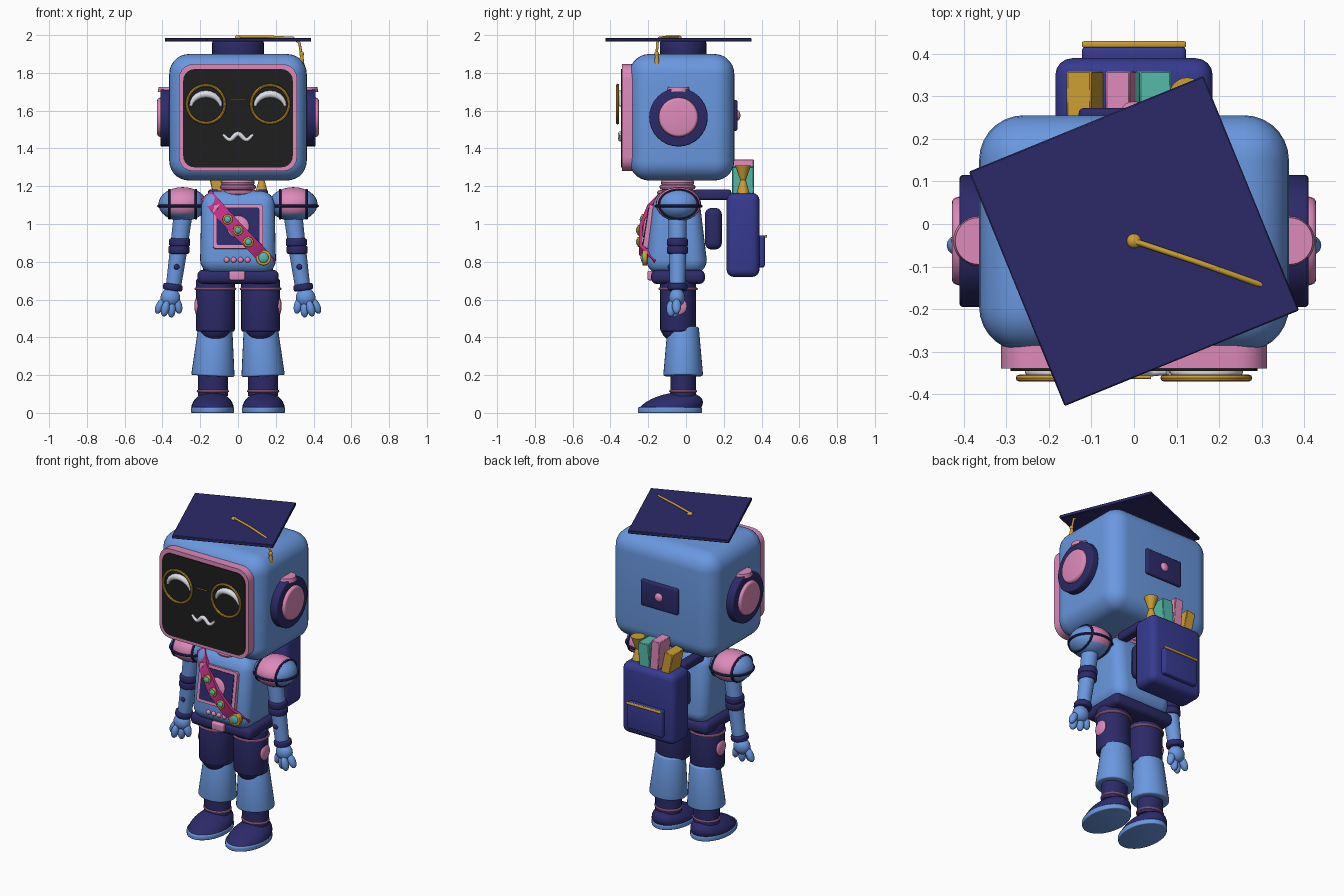
import bpy, bmesh
from math import pi, sin, cos, radians
from mathutils import Vector, Matrix, Euler

old = bpy.data.objects.get("Cube")
if old:
    bpy.data.objects.remove(old, do_unlink=True)


def material(name, hexa):
    rgb = [int(hexa[i:i + 2], 16) / 255 for i in (0, 2, 4)]
    col = [c / 12.92 if c < 0.04 else ((c + 0.055) / 1.055) ** 2.4 for c in rgb] + [1]
    m = bpy.data.materials.new(name)
    m.use_nodes = True
    m.diffuse_color = col
    m.node_tree.nodes["Principled BSDF"].inputs["Base Color"].default_value = col
    return m


BLUE = material("sky blue", "6A98E0")
NAVY = material("navy", "2C2A68")
INDIGO = material("indigo", "363A90")
PINK = material("pink", "DE8ABA")
MAGENTA = material("magenta", "C03080")
BLACK = material("screen black", "1E1E1E")
GOLD = material("gold", "CC9E34")
TEAL = material("teal", "54BCAA")
WHITE = material("pale grey", "DDE0E8")
parts = []


def finish(name, bm, mat, loc=(0, 0, 0), rot=(0, 0, 0)):
    bmesh.ops.recalc_face_normals(bm, faces=bm.faces)
    me = bpy.data.meshes.new(name)
    bm.to_mesh(me)
    bm.free()
    ob = bpy.data.objects.new(name, me)
    ob.location, ob.rotation_euler = loc, rot
    me.materials.append(mat)
    bpy.context.collection.objects.link(ob)
    parts.append(ob)
    return ob


def box(name, loc, size, r, mat, rot=(0, 0, 0), seg=4):
    bm = bmesh.new()
    bmesh.ops.create_cube(bm, size=1)
    bmesh.ops.scale(bm, vec=size, verts=bm.verts)
    if r:
        bmesh.ops.bevel(bm, geom=bm.edges[:], offset=r, segments=seg, profile=0.5, affect='EDGES')
    return finish(name, bm, mat, loc, rot)


def ball(name, loc, radii, mat, rot=(0, 0, 0)):
    bm = bmesh.new()
    bmesh.ops.create_uvsphere(bm, u_segments=28, v_segments=16, radius=1)
    bmesh.ops.scale(bm, vec=radii, verts=bm.verts)
    return finish(name, bm, mat, loc, rot)


def rod(name, a, b, ra, rb, mat, flat=1, bevel=0):
    """Tapered cylinder from a to b, squashed along y by flat."""
    a, b = Vector(a), Vector(b)
    bm = bmesh.new()
    bmesh.ops.create_cone(bm, cap_ends=True, segments=32, radius1=ra, radius2=rb, depth=(b - a).length)
    bmesh.ops.scale(bm, vec=(1, flat, 1), verts=bm.verts)
    if bevel:
        rims = [e for e in bm.edges if any(len(f.verts) > 4 for f in e.link_faces)]
        bmesh.ops.bevel(bm, geom=rims, offset=bevel, segments=3, profile=0.5, affect='EDGES')
    turn = Vector((0, 0, 1)).rotation_difference(b - a)
    return finish(name, bm, mat, (a + b) / 2, turn.to_euler())


def ring(name, loc, R, r, mat, rot=(0, 0, 0), scale=(1, 1, 1)):
    bpy.ops.mesh.primitive_torus_add(major_radius=R, minor_radius=r, major_segments=36,
                                     minor_segments=8, location=loc, rotation=rot)
    ob = bpy.context.object
    ob.name, ob.scale = name, scale
    ob.data.materials.append(mat)
    parts.append(ob)


def plate(name, loc, w, h, r, depth, mat, tilt=0):
    """Rounded rectangle facing the front."""
    bm = bmesh.new()
    vs = []
    for k, (sx, sz) in enumerate(((1, 1), (-1, 1), (-1, -1), (1, -1))):
        for j in range(6):
            t = (k + j / 5) * pi / 2
            vs.append(bm.verts.new((sx * (w / 2 - r) + r * cos(t), depth / 2, sz * (h / 2 - r) + r * sin(t))))
    face = bm.faces.new(vs)
    out = bmesh.ops.extrude_face_region(bm, geom=[face])
    bmesh.ops.translate(bm, vec=(0, -depth, 0), verts=[v for v in out["geom"] if isinstance(v, bmesh.types.BMVert)])
    return finish(name, bm, mat, loc, (tilt, 0, 0))


def tube(name, points, radii, mat):
    cu = bpy.data.curves.new(name, 'CURVE')
    cu.dimensions, cu.bevel_depth, cu.bevel_resolution = '3D', 1, 3
    cu.use_fill_caps = True
    sp = cu.splines.new('POLY')
    sp.points.add(len(points) - 1)
    for q, p, r in zip(sp.points, points, radii):
        q.co, q.radius = (*p, 1), r
    cu.materials.append(mat)
    ob = bpy.data.objects.new(name, cu)
    bpy.context.collection.objects.link(ob)
    parts.append(ob)


# Head, face screen and rear panel
box("head", (0, -0.022, 1.565), (0.728, 0.555, 0.67), 0.105, BLUE, seg=7)
plate("face_frame", (0, -0.31, 1.563), 0.625, 0.566, 0.075, 0.06, PINK)
plate("face_screen", (0, -0.32, 1.56), 0.58, 0.52, 0.06, 0.05, BLACK)
box("head_back_panel", (0, 0.255, 1.575), (0.26, 0.035, 0.165), 0.012, NAVY)
ball("head_back_knob", (0, 0.27, 1.575), (0.028, 0.018, 0.028), PINK)
for s in (-1, 1):
    rod("ear_disc", (s * 0.34, -0.04, 1.565), (s * 0.41, -0.04, 1.565), 0.155, 0.155, NAVY, bevel=0.008)
    rod("ear_pad", (s * 0.40, -0.04, 1.565), (s * 0.428, -0.04, 1.565), 0.107, 0.1, PINK, bevel=0.01)
    rod("ear_top_cap", (s * 0.365, -0.04, 1.7), (s * 0.365, -0.04, 1.726), 0.06, 0.055, PINK)
    # Glasses and happy eyes
    ring("glasses_ring", (s * 0.17, -0.362, 1.635), 0.1, 0.008, GOLD, (pi / 2, 0, 0))
    arc = [radians(5 + 17 * i) for i in range(11)]
    tube("eye_arc", [(s * 0.17 + 0.08 * cos(t), -0.347, 1.618 + 0.07 * sin(t)) for t in arc],
         [0.006 + 0.014 * sin(t) for t in arc], WHITE)
tube("glasses_bridge", [(-0.04, -0.36, 1.66), (0.04, -0.36, 1.66)], [0.004] * 2, GOLD)
smile = [(x / 100, -0.347, 1.462 - 0.016 * cos((abs(x) - 4.5) * pi / 4.5)) for x in range(-8, 9)]
tube("mouth", smile, [0.007 + 0.006 * sin(pi * i / 16) for i in range(17)], WHITE)

# Graduation cap with tassel
rod("cap_band", (0, -0.015, 1.88), (0, -0.015, 1.968), 0.137, 0.137, NAVY, 0.9, 0.01)
box("cap_board", (0, -0.04, 1.975), (0.595, 0.595, 0.02), 0.003, NAVY, (0, 0, radians(22.2)), 1)
ball("cap_button", (0, -0.04, 1.986), (0.017, 0.017, 0.013), GOLD)
tube("tassel_cord", [(0, -0.04, 1.992), (0.15, -0.09, 1.992), (0.29, -0.14, 1.985),
                     (0.325, -0.152, 1.96), (0.337, -0.155, 1.89)], [0.007] * 5, GOLD)
ball("tassel_knot", (0.337, -0.155, 1.9), (0.012, 0.012, 0.014), GOLD)
rod("tassel", (0.337, -0.155, 1.83), (0.337, -0.155, 1.9), 0.016, 0.008, GOLD)

# Neck and torso
rod("neck", (0, -0.045, 1.13), (0, -0.045, 1.25), 0.08, 0.08, PINK)
for z, R in ((1.165, 0.095), (1.195, 0.082), (1.22, 0.075)):
    ring("neck_ring", (0, -0.045, z), R, 0.014, PINK)
torso = box("torso", (0, -0.05, 0.955), (0.405, 0.32, 0.44), 0.075, BLUE, seg=6)
for v in torso.data.vertices:
    k = max(0, v.co.z + 0.055) / 0.275
    v.co.y *= 1 - 0.3 * k
    v.co.x *= 1 - 0.06 * k - 0.1 * max(0, -v.co.z - 0.05)

# Chest panel, buttons and sash
TILT = radians(-9)
plate("chest_frame", (0, -0.197, 0.985), 0.265, 0.235, 0.015, 0.03, PINK, TILT)
plate("chest_panel", (0, -0.2, 0.985), 0.225, 0.2, 0.008, 0.032, NAVY, TILT)
ball("chest_light", (0, -0.214, 0.985), (0.06, 0.014, 0.06), PINK, (TILT, 0, 0))
for i in range(4):
    ball("chest_button", (-0.06 + 0.037 * i, -0.21, 0.81), (0.015, 0.012, 0.015), PINK)
path = [(-0.165, -0.12, 1.15), (-0.1, -0.195, 1.075), (0, -0.24, 0.965), (0.1, -0.24, 0.865), (0.17, -0.16, 0.785)]
bm = bmesh.new()
rows = [[bm.verts.new((x + s * 0.027, y, z + s * 0.024)) for s in (-1, 1)] for x, y, z in path]
for a, b in zip(rows, rows[1:]):
    bm.faces.new((a[0], a[1], b[1], b[0]))
sash = finish("sash", bm, MAGENTA)
solid = sash.modifiers.new("thickness", 'SOLIDIFY')
solid.thickness, solid.offset = 0.02, 0
for x, y, z, r in ((-0.055, -0.23, 1.025, 0.027), (0, -0.25, 0.967, 0.027),
                   (0.055, -0.25, 0.905, 0.027), (0.135, -0.225, 0.822, 0.041)):
    rod("badge", (x, y + 0.02, z), (x, y - 0.006, z), r, r, GOLD, bevel=0.004)
    ball("badge_gem", (x, y - 0.005, z), (r * 0.65, 0.01, r * 0.65), TEAL)

# Hips and belt
box("hips", (0, -0.042, 0.72), (0.43, 0.285, 0.075), 0.03, NAVY)
box("belt_buckle", (-0.005, -0.19, 0.727), (0.085, 0.03, 0.05), 0.01, PINK)

for s in (-1, 1):
    # Shoulder with panels and bands
    c = (s * 0.293, -0.04, 1.105)
    sh = ball("shoulder", c, (0.128, 0.12, 0.09), BLUE)
    sh.data.materials.append(PINK)
    for f in sh.data.polygons:
        f.material_index = int(abs(f.center.x) < 0.07 and f.center.z > -0.045)
    ring("shoulder_band", (c[0], c[1], c[2] - 0.01), 0.125, 0.008, NAVY, scale=(1.02, 0.96, 1))
    for d in (-0.07, 0.07):
        ring("shoulder_rib", (c[0] + d, c[1], c[2]), 0.102, 0.007, NAVY, (0, pi / 2, 0), (0.75, 1, 1))
    # Arm
    rod("upper_arm", (s * 0.29, -0.045, 1.06), (s * 0.31, -0.045, 0.9), 0.05, 0.046, BLUE)
    for z, x in ((0.905, 0.309), (0.865, 0.313)):
        rod("elbow_band", (s * x, -0.045, z - 0.024), (s * x, -0.045, z + 0.02), 0.056, 0.056, NAVY, bevel=0.012)
    rod("forearm", (s * 0.315, -0.045, 0.86), (s * 0.343, -0.045, 0.66), 0.046, 0.04, BLUE)
    ball("forearm_stud", (s * 0.325, -0.085, 0.773), (0.015, 0.012, 0.015), NAVY)
    rod("wrist_band", (s * 0.343, -0.045, 0.683), (s * 0.348, -0.045, 0.648), 0.052, 0.052, NAVY, bevel=0.01)
    ball("palm", (s * 0.358, -0.048, 0.61), (0.052, 0.042, 0.05), BLUE)
    for x, y, z in ((0.413, -0.05, 0.565), (0.385, -0.08, 0.552), (0.352, -0.06, 0.548), (0.318, -0.05, 0.567)):
        ball("finger", (s * x, y, z), (0.022, 0.024, 0.043), BLUE, (0, s * (0.35 - x) * 7, 0))
    # Leg
    x = s * 0.12
    rod("thigh", (x, -0.042, 0.43), (x, -0.042, 0.71), 0.103, 0.103, NAVY, 0.92, 0.012)
    ring("thigh_ring", (x, -0.042, 0.657), 0.104, 0.007, PINK, scale=(1, 0.94, 1))
    ball("thigh_light", (s * 0.217, -0.04, 0.565), (0.014, 0.045, 0.047), PINK)
    ball("knee", (x, -0.05, 0.455), (0.082, 0.085, 0.08), NAVY)
    rod("shin", (x + s * 0.013, -0.015, 0.195), (x, -0.015, 0.455), 0.115, 0.09, BLUE, 0.92, 0.01)
    rod("ankle", (x + s * 0.013, -0.015, 0.09), (x + s * 0.013, -0.015, 0.21), 0.08, 0.08, NAVY, 0.85)
    ring("ankle_ring", (x + s * 0.013, -0.015, 0.115), 0.08, 0.006, PINK, scale=(1, 0.86, 1))
    # Shoe
    shoe = ball("shoe", (x + s * 0.015, -0.085, 0.025), (0.112, 0.163, 0.085), NAVY)
    for v in shoe.data.vertices:
        v.co.z = max(v.co.z, 0)
        v.co.y += 0.75 * v.co.z
    rod("shoe_sole", (x + s * 0.015, -0.085, 0), (x + s * 0.015, -0.085, 0.03), 0.115, 0.115, BLUE, 1.48, 0.006)
    # Backpack strap
    box("backpack_strap", (s * 0.13, 0.14, 1.155), (0.06, 0.2, 0.055), 0.015, NAVY)

# Backpack
box("backpack", (0, 0.302, 0.942), (0.37, 0.175, 0.445), 0.04, INDIGO)
box("back_pad", (0, 0.145, 0.975), (0.24, 0.09, 0.22), 0.035, NAVY)
box("backpack_pocket", (0, 0.395, 0.855), (0.245, 0.045, 0.17), 0.012, INDIGO)
box("pocket_trim", (0, 0.422, 0.935), (0.245, 0.015, 0.014), 0.005, GOLD)

# Books and trophy
for x, w, top, mat, lean in ((-0.105, 0.06, 1.29, GOLD, -12), (-0.03, 0.058, 1.34, PINK, -4), (0.042, 0.075, 1.305, TEAL, 4)):
    box("book", (x, 0.302, top - 0.12), (w, 0.115, 0.24), 0.004, mat, (0, radians(lean), 0), 1)
rod("trophy_cup", (0.125, 0.302, 1.225), (0.125, 0.302, 1.31), 0.012, 0.042, GOLD)
rod("trophy_base", (0.125, 0.302, 1.15), (0.125, 0.302, 1.235), 0.038, 0.014, GOLD)

# Smooth shading with sharp edges kept
bpy.ops.object.select_all(action='DESELECT')
for ob in parts:
    ob.select_set(True)
bpy.context.view_layer.objects.active = next(o for o in parts if o.type == 'CURVE')
bpy.ops.object.convert(target='MESH')
bpy.ops.object.shade_smooth_by_angle(angle=radians(40))
